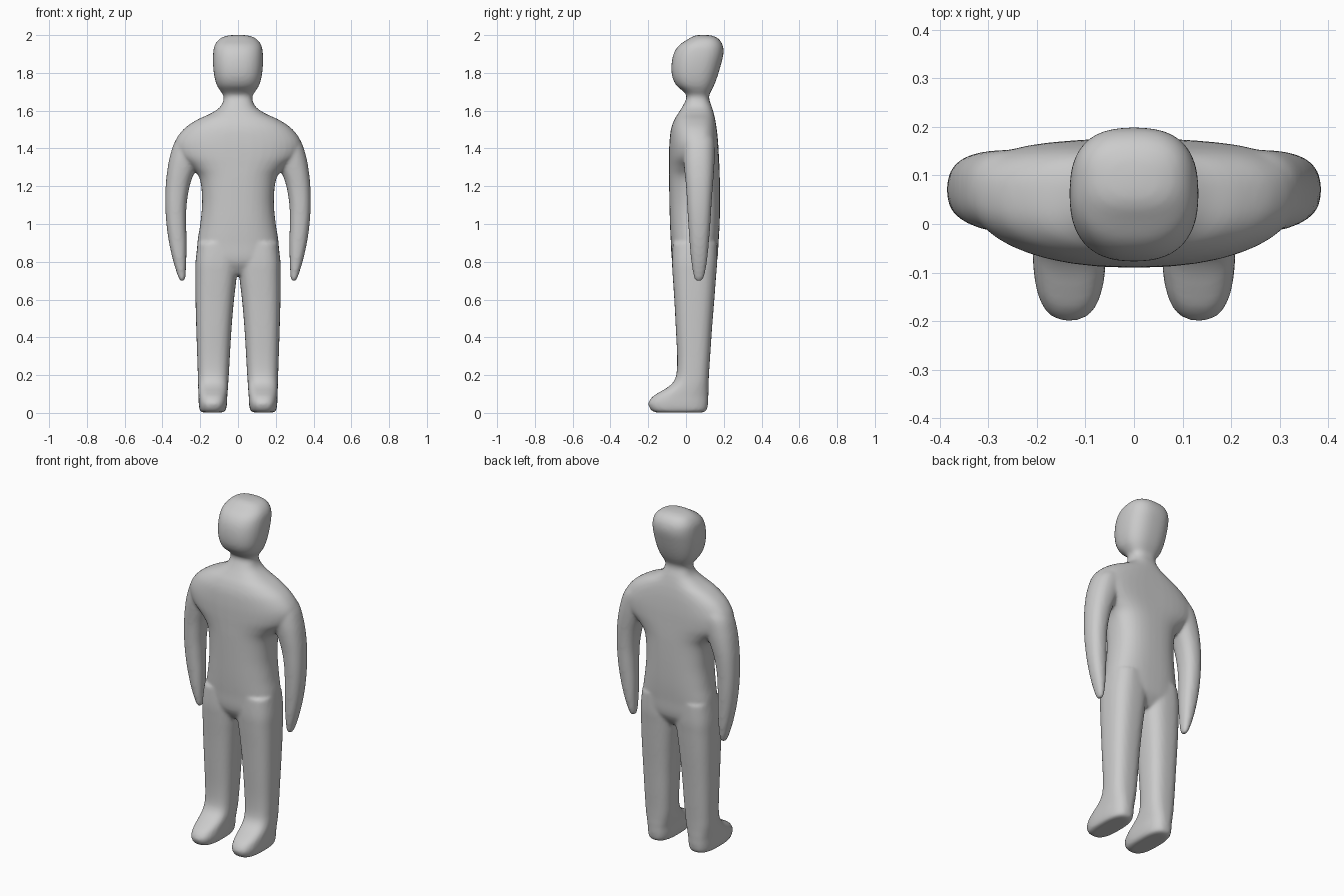
import bpy, bmesh
from math import cos, sin, pi, copysign

SEG, STEPS = 40, 5


def smooth_rows(rows):
    """Catmull-Rom interpolation between the given sections."""
    out = []
    for i in range(len(rows) - 1):
        p0, p1 = rows[max(i - 1, 0)], rows[i]
        p2, p3 = rows[i + 1], rows[min(i + 2, len(rows) - 1)]
        for k in range(STEPS):
            t = k / STEPS
            out.append([0.5 * (2 * b + (c - a) * t + (2 * a - 5 * b + 4 * c - d) * t ** 2
                               + (3 * b - a - 3 * c + d) * t ** 3)
                        for a, b, c, d in zip(p0, p1, p2, p3)])
    return out + [list(rows[-1])]


def loft(bm, rows, power, side=1, bend=0.0):
    """Closed loft of rounded sections: (z, x0, x1, y0, y1)."""
    rings = []
    for z, x0, x1, y0, y1 in smooth_rows(rows):
        ring = []
        for i in range(SEG):
            c, s = cos(2 * pi * i / SEG), sin(2 * pi * i / SEG)
            x = (x0 + x1) / 2 + (x1 - x0) / 2 * copysign(abs(c) ** (2 / power), c)
            y = (y0 + y1) / 2 + (y1 - y0) / 2 * copysign(abs(s) ** (2 / power), s)
            ring.append(bm.verts.new((side * x, y + bend * x * x, z)))
        rings.append(ring)
    faces = [bm.faces.new(rings[0]), bm.faces.new(rings[-1])]
    for a, b in zip(rings, rings[1:]):
        for i in range(SEG):
            j = (i + 1) % SEG
            faces.append(bm.faces.new((a[i], a[j], b[j], b[i])))
    bmesh.ops.recalc_face_normals(bm, faces=faces)


# torso, neck and head: z, half width, front y, back y
trunk = [(0.73, 0.12, -0.03, 0.12), (0.80, 0.21, -0.072, 0.163), (0.90, 0.215, -0.08, 0.172),
         (1.00, 0.20, -0.085, 0.178), (1.12, 0.19, -0.088, 0.18), (1.24, 0.203, -0.09, 0.179),
         (1.30, 0.25, -0.09, 0.177), (1.36, 0.32, -0.09, 0.174), (1.43, 0.335, -0.088, 0.17),
         (1.50, 0.29, -0.08, 0.163), (1.55, 0.22, -0.063, 0.155), (1.585, 0.145, -0.042, 0.147),
         (1.62, 0.094, -0.02, 0.137), (1.66, 0.076, 0.0, 0.123), (1.685, 0.08, 0.0, 0.124),
         (1.705, 0.094, -0.018, 0.134), (1.735, 0.112, -0.052, 0.149), (1.78, 0.125, -0.073, 0.166),
         (1.84, 0.132, -0.077, 0.184), (1.90, 0.132, -0.066, 0.198), (1.945, 0.124, -0.038, 0.195),
         (1.978, 0.10, 0.01, 0.175), (1.995, 0.065, 0.04, 0.145), (2.001, 0.02, 0.07, 0.11)]

# arm: z, inner x, outer x, front y, back y
arm = [(0.696, 0.288, 0.302, 0.058, 0.074), (0.715, 0.279, 0.315, 0.043, 0.094),
       (0.80, 0.274, 0.342, 0.028, 0.111), (0.90, 0.272, 0.365, 0.019, 0.121),
       (1.00, 0.274, 0.379, 0.012, 0.129), (1.10, 0.272, 0.385, 0.006, 0.135),
       (1.20, 0.256, 0.383, 0.0, 0.142), (1.28, 0.228, 0.375, -0.008, 0.148),
       (1.36, 0.19, 0.36, -0.015, 0.152), (1.44, 0.16, 0.332, -0.015, 0.15),
       (1.50, 0.14, 0.28, 0.0, 0.13)]

# leg and foot: same columns as the arm
leg = [(0.002, 0.08, 0.19, -0.16, 0.09), (0.015, 0.065, 0.203, -0.185, 0.11),
       (0.05, 0.058, 0.208, -0.2, 0.117), (0.085, 0.057, 0.209, -0.178, 0.118),
       (0.11, 0.055, 0.21, -0.14, 0.119), (0.135, 0.053, 0.211, -0.098, 0.119),
       (0.165, 0.051, 0.212, -0.066, 0.12), (0.21, 0.048, 0.213, -0.05, 0.122),
       (0.30, 0.043, 0.216, -0.047, 0.128), (0.45, 0.034, 0.221, -0.054, 0.138),
       (0.60, 0.021, 0.225, -0.062, 0.15), (0.72, 0.007, 0.226, -0.07, 0.159),
       (0.80, 0.0, 0.225, -0.074, 0.165), (0.90, 0.0, 0.213, -0.07, 0.165)]

bm = bmesh.new()
loft(bm, [(z, -w, w, y0, y1) for z, w, y0, y1 in trunk], 2.5, bend=0.2)
for side in (1, -1):
    loft(bm, arm, 2.3, side)
    loft(bm, leg, 2.7, side)

mesh = bpy.data.meshes.new("human_figure")
bm.to_mesh(mesh)
bm.free()
body = bpy.data.objects.new("human_figure", mesh)
bpy.context.collection.objects.link(body)

# fuse the parts into one soft skin
remesh = body.modifiers.new("fuse", 'REMESH')
remesh.mode = 'VOXEL'
remesh.voxel_size = 0.009
remesh.use_smooth_shade = True
soften = body.modifiers.new("soften", 'SMOOTH')
soften.factor = 0.5
soften.iterations = 8
for p in mesh.polygons:
    p.use_smooth = True
